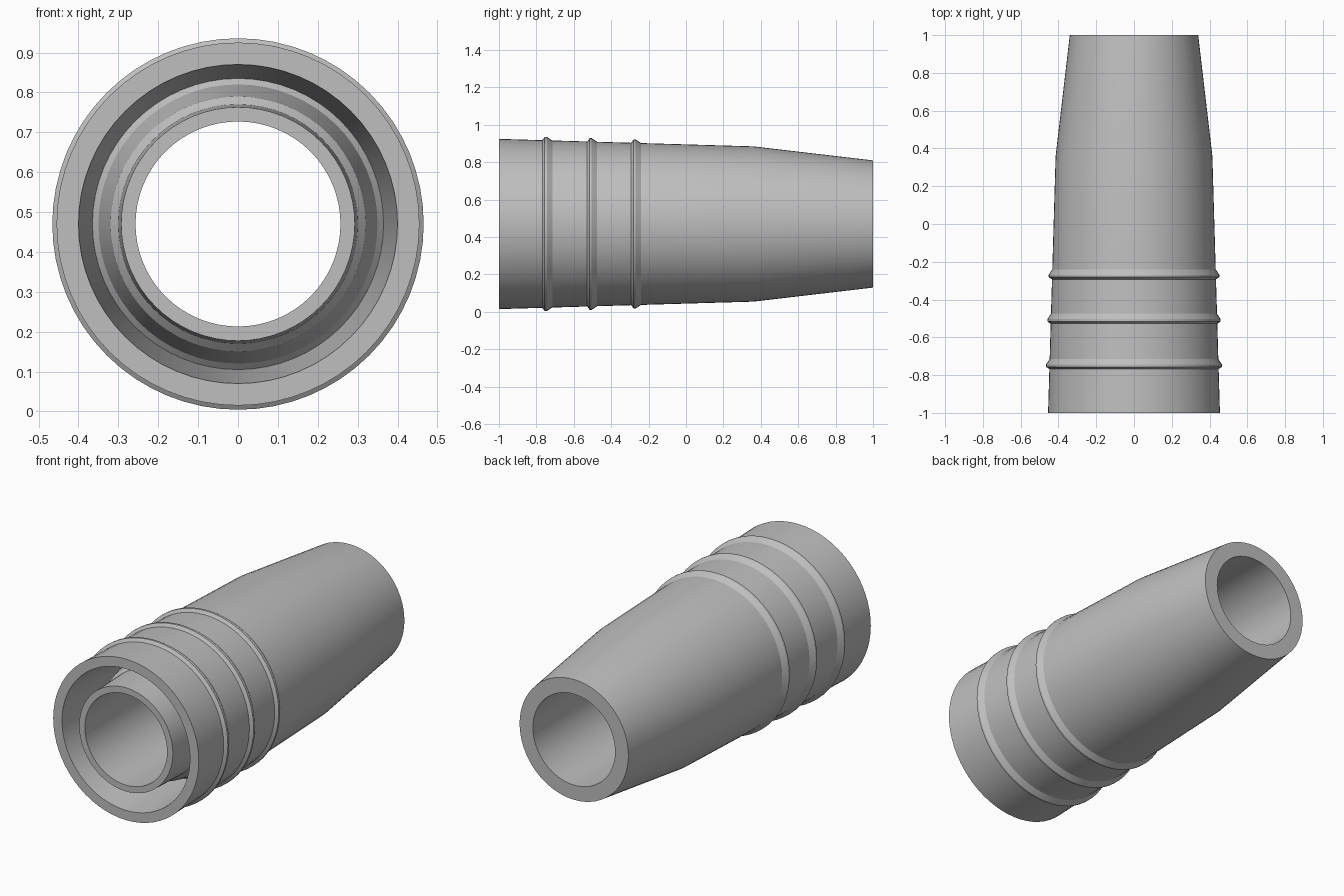
import bpy
import bmesh
import math

SEGMENTS = 64
AXIS_Z = 0.47

cube = bpy.data.objects.get("Cube")
if cube:
    bpy.data.objects.remove(cube, do_unlink=True)

# Single grey material
grey = bpy.data.materials.new("plain grey")
grey.use_nodes = True
colour = (0.52, 0.52, 0.52, 1)
grey.diffuse_color = colour
grey.node_tree.nodes["Principled BSDF"].inputs["Base Color"].default_value = colour


def shell_radius(y):
    """Outer wall radius of the gently tapering front section."""
    return 0.455 - 0.04 * (y + 1) / 1.36


def rib(y):
    """Raised ring: steep front flank, narrow crest, gentler back flank."""
    return [(y - 0.018, shell_radius(y - 0.018)),
            (y - 0.006, shell_radius(y) + 0.018),
            (y + 0.006, shell_radius(y) + 0.018),
            (y + 0.035, shell_radius(y + 0.035))]


def lathe(name, profile):
    """Revolve a closed (y, radius) loop around the long axis."""
    bm = bmesh.new()
    rings = []
    for y, r in profile:
        ring = []
        for i in range(SEGMENTS):
            a = math.tau * i / SEGMENTS
            ring.append(bm.verts.new((r * math.sin(a), y, AXIS_Z + r * math.cos(a))))
        rings.append(ring)
    for k, ring in enumerate(rings):
        other = rings[(k + 1) % len(rings)]
        for i in range(SEGMENTS):
            j = (i + 1) % SEGMENTS
            bm.faces.new((ring[i], ring[j], other[j], other[i]))
    bmesh.ops.recalc_face_normals(bm, faces=bm.faces)
    mesh = bpy.data.meshes.new(name)
    bm.to_mesh(mesh)
    bm.free()
    mesh.materials.append(grey)
    obj = bpy.data.objects.new(name, mesh)
    bpy.context.collection.objects.link(obj)
    bpy.ops.object.select_all(action='DESELECT')
    obj.select_set(True)
    bpy.context.view_layer.objects.active = obj
    bpy.ops.object.shade_smooth_by_angle(angle=math.radians(20))
    return obj


# Outer wall from front lip to tapered back end
outer = [(-1, 0.40), (-1, 0.455)]
for y in (-0.75, -0.51, -0.275):
    outer += rib(y)
outer += [(0.36, 0.415), (1, 0.34)]

# Straight bore, flush front rim of the inner sleeve
bore = [(1, 0.257), (-1, 0.257), (-1, 0.293)]

# Ring-shaped recess between sleeve and outer wall
recess = [(-0.77, 0.30), (-0.75, 0.32), (-0.60, 0.35), (-0.585, 0.365)]

lathe("nozzle_body", outer + bore + recess)
